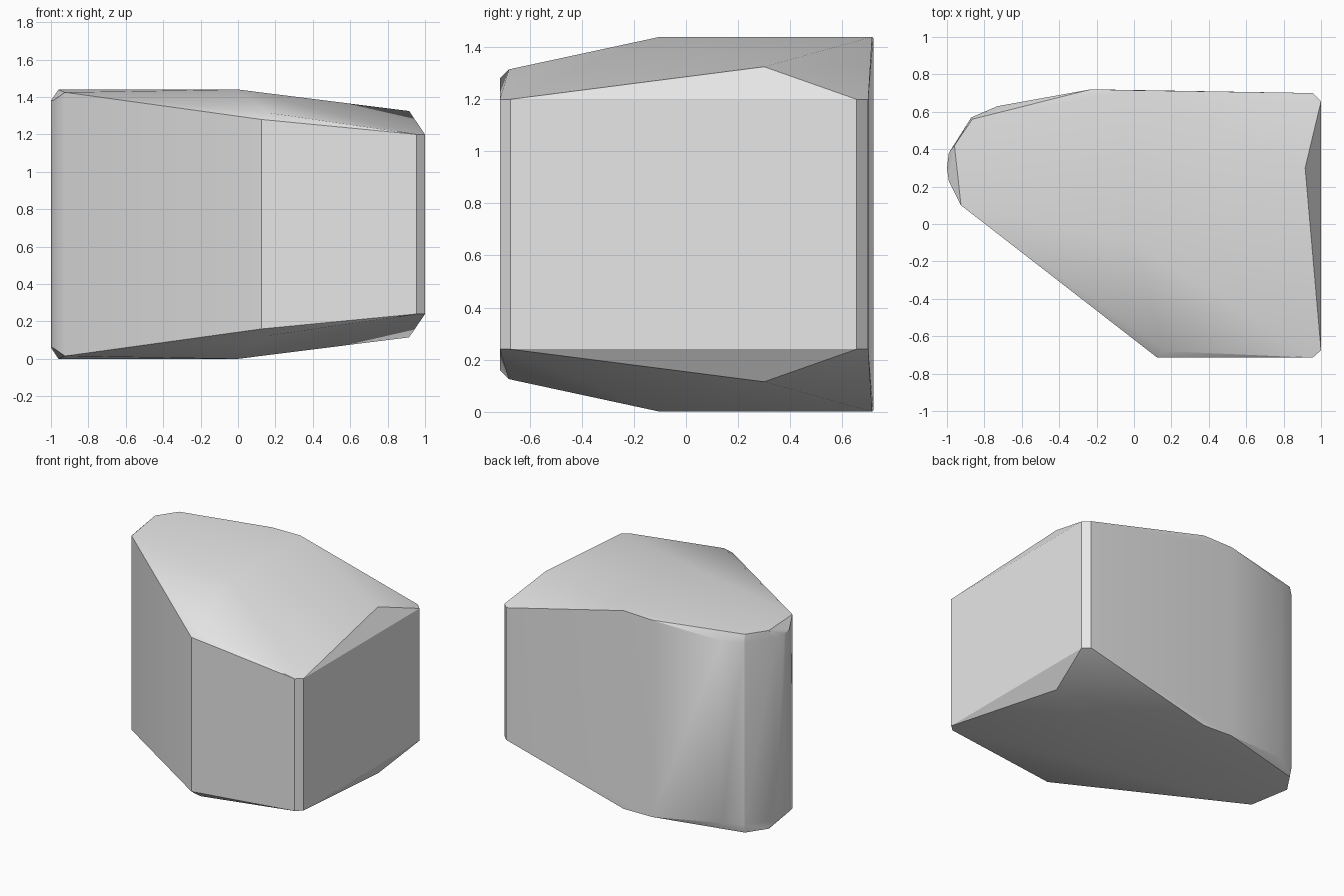
import bpy, bmesh, math

cube = bpy.data.objects.get("Cube")
if cube:
    bpy.data.objects.remove(cube, do_unlink=True)

HEIGHT = 1.44

# Plain grey stone
stone = bpy.data.materials.new("grey_stone")
stone.use_nodes = True
grey = (0.8, 0.8, 0.8, 1)
stone.diffuse_color = grey
stone.node_tree.nodes["Principled BSDF"].inputs["Base Color"].default_value = grey

# Upper rim of the walls, going round from the front
rim = [
    (0.125, -0.715, 1.28), (0.955, -0.715, 1.20), (1.0, -0.675, 1.20),
    (1.0, 0.655, 1.20), (0.955, 0.70, 1.20), (-0.23, 0.72, 1.435),
    (-0.73, 0.63, 1.38), (-0.87, 0.57, 1.38), (-0.99, 0.38, 1.38),
    (-1.0, 0.30, 1.38), (-0.99, 0.23, 1.38), (-0.925, 0.10, 1.425),
]
# Corners of the domed cap
cap = [
    (0.17, -0.68, 1.315), (0.915, 0.30, 1.325), (0.0, 0.715, HEIGHT),
    (0.0, -0.10, HEIGHT), (-0.865, 0.56, HEIGHT), (-0.96, 0.42, HEIGHT),
]

# Faceted block, mirrored about its mid height
bm = bmesh.new()
for x, y, z in rim + cap:
    bm.verts.new((x, y, z))
    bm.verts.new((x, y, HEIGHT - z))
hull = bmesh.ops.convex_hull(bm, input=bm.verts[:])
spare = {g for g in hull["geom_interior"] + hull["geom_unused"]
         if isinstance(g, bmesh.types.BMVert)}
bmesh.ops.delete(bm, geom=list(spare), context="VERTS")
bmesh.ops.dissolve_limit(bm, angle_limit=math.radians(0.5),
                         verts=bm.verts[:], edges=bm.edges[:])
bmesh.ops.recalc_face_normals(bm, faces=bm.faces[:])

mesh = bpy.data.meshes.new("stone_block")
bm.to_mesh(mesh)
bm.free()
mesh.materials.append(stone)
block = bpy.data.objects.new("stone_block", mesh)
bpy.context.collection.objects.link(block)

# Soften gentle facets, keep hard edges crisp
bpy.ops.object.select_all(action="DESELECT")
block.select_set(True)
bpy.context.view_layer.objects.active = block
bpy.ops.object.shade_smooth_by_angle(angle=math.radians(30))
